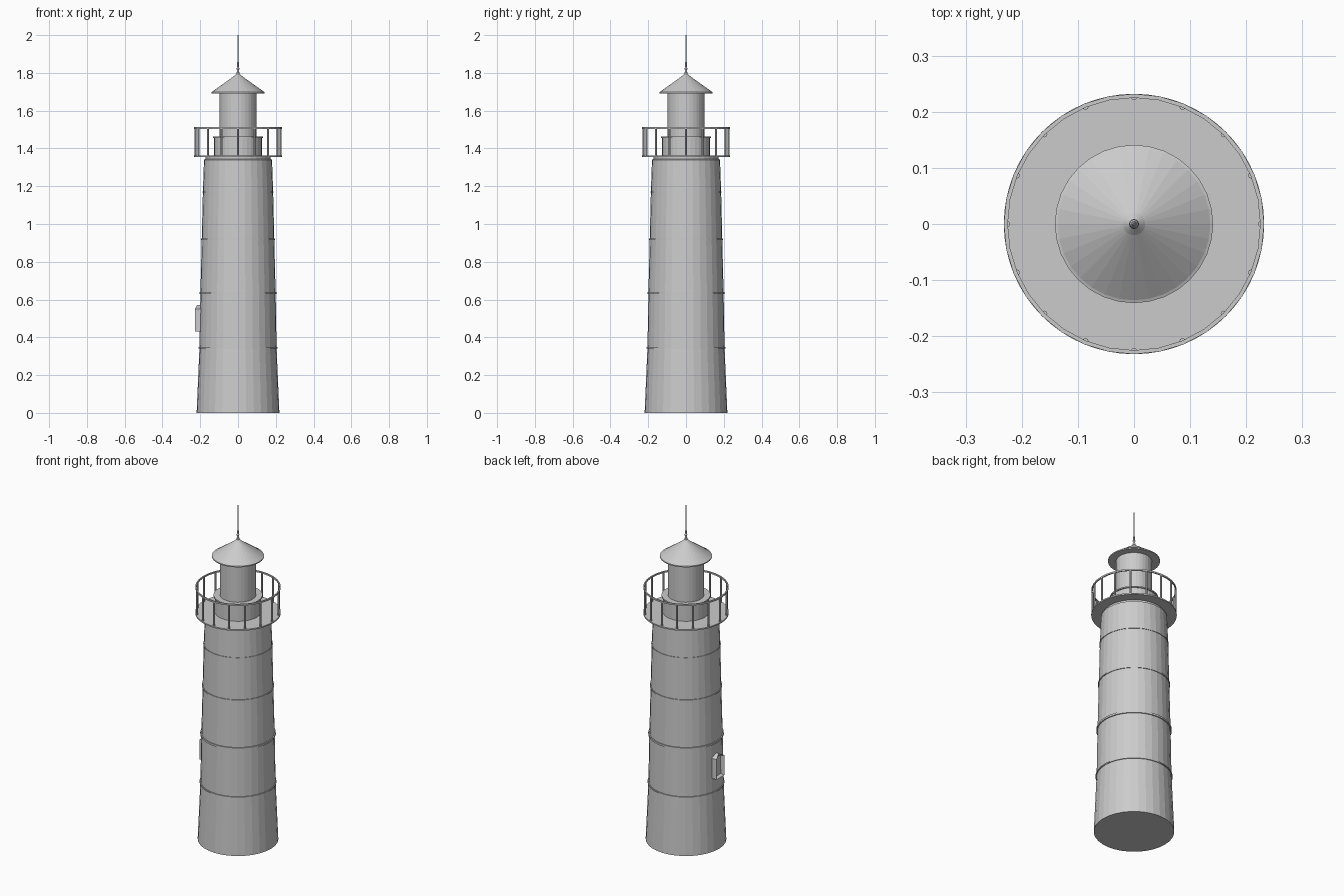
import bpy, bmesh, math

if "Cube" in bpy.data.objects:
    bpy.data.objects.remove(bpy.data.objects["Cube"])

SIDES = 32
grey = bpy.data.materials.new("plain grey")
grey.diffuse_color = (0.6, 0.6, 0.6, 1)
grey.use_nodes = True
grey.node_tree.nodes["Principled BSDF"].inputs["Base Color"].default_value = grey.diffuse_color


def finish(name, bm):
    bmesh.ops.recalc_face_normals(bm, faces=bm.faces[:])
    mesh = bpy.data.meshes.new(name)
    bm.to_mesh(mesh)
    bm.free()
    mesh.materials.append(grey)
    obj = bpy.data.objects.new(name, mesh)
    bpy.context.collection.objects.link(obj)
    return obj


def lathe(name, profile, sides=SIDES, closed=False, center=(0, 0)):
    """Turn (radius, height) points around z; open profiles get end caps."""
    bm = bmesh.new()
    rings = []
    for r, z in profile:
        rings.append([bm.verts.new((center[0] + r * math.cos(math.tau * i / sides),
                                    center[1] + r * math.sin(math.tau * i / sides), z))
                      for i in range(sides)])
    pairs = list(zip(rings, rings[1:]))
    if closed:
        pairs.append((rings[-1], rings[0]))
    for low, high in pairs:
        for i in range(sides):
            j = (i + 1) % sides
            bm.faces.new((low[i], low[j], high[j], high[i]))
    if not closed:
        bm.faces.new(rings[0])
        bm.faces.new(rings[-1])
    return finish(name, bm)


def hoop(name, inner, outer, z0, z1):
    return lathe(name, [(inner, z0), (outer, z0), (outer, z1), (inner, z1)], closed=True)


# Tapered tower with a small step under the deck
lathe("tower", [(0.219, 0), (0.204, 0.345), (0.199, 0.635), (0.192, 0.92),
                (0.186, 1.17), (0.180, 1.34), (0.171, 1.345), (0.171, 1.356)])

# Thin bands around the tower
for i, (r, z, h) in enumerate([(0.209, 0.345, 0.007), (0.205, 0.635, 0.011),
                               (0.196, 0.92, 0.007), (0.189, 1.17, 0.006)]):
    hoop(f"tower_band_{i + 1}", r - 0.015, r, z - h / 2, z + h / 2)

# Gallery deck, handrail and posts
lathe("gallery_deck", [(0.232, 1.354), (0.232, 1.362)], sides=64)
hoop("handrail", 0.225, 0.232, 1.504, 1.513)
for i in range(16):
    a = math.tau * i / 16
    lathe(f"railing_post_{i + 1}", [(0.0055, 1.358), (0.0055, 1.508)], sides=8,
          center=(0.226 * math.cos(a), 0.226 * math.sin(a)))

# Lantern base with its lip, then the lantern room
lathe("lantern_base", [(0.126, 1.36), (0.126, 1.456), (0.133, 1.456), (0.133, 1.463)])
lathe("lantern_room", [(0.098, 1.46), (0.098, 1.70)])

# Conical roof with a thin rim, then the finial and mast
lathe("roof", [(0.141, 1.692), (0.141, 1.699), (0.136, 1.701), (0.02, 1.784), (0.008, 1.796)])
lathe("finial", [(0.009, 1.79), (0.009, 1.803), (0.006, 1.806), (0.006, 1.818),
                 (0.008, 1.821), (0.005, 1.83)], sides=12)
lathe("mast", [(0.0045, 1.82), (0.002, 2.0)], sides=8)

# Side window: gabled frame with a recessed pane
bm = bmesh.new()
outline = [(-0.037, 0.43), (0.037, 0.43), (0.037, 0.55), (0, 0.57), (-0.037, 0.55)]
front = [bm.verts.new((-0.228 if z < 0.56 else -0.218, y, z)) for y, z in outline]
back = [bm.verts.new((-0.17, y, z)) for y, z in outline]
bm.faces.new(back)
for i in range(5):
    j = (i + 1) % 5
    bm.faces.new((front[i], front[j], back[j], back[i]))
pane = bm.faces.new(front)
bmesh.ops.recalc_face_normals(bm, faces=bm.faces[:])
bmesh.ops.inset_region(bm, faces=[pane], thickness=0.011)
for v in pane.verts:
    v.co.x = -0.21
finish("side_window", bm)
